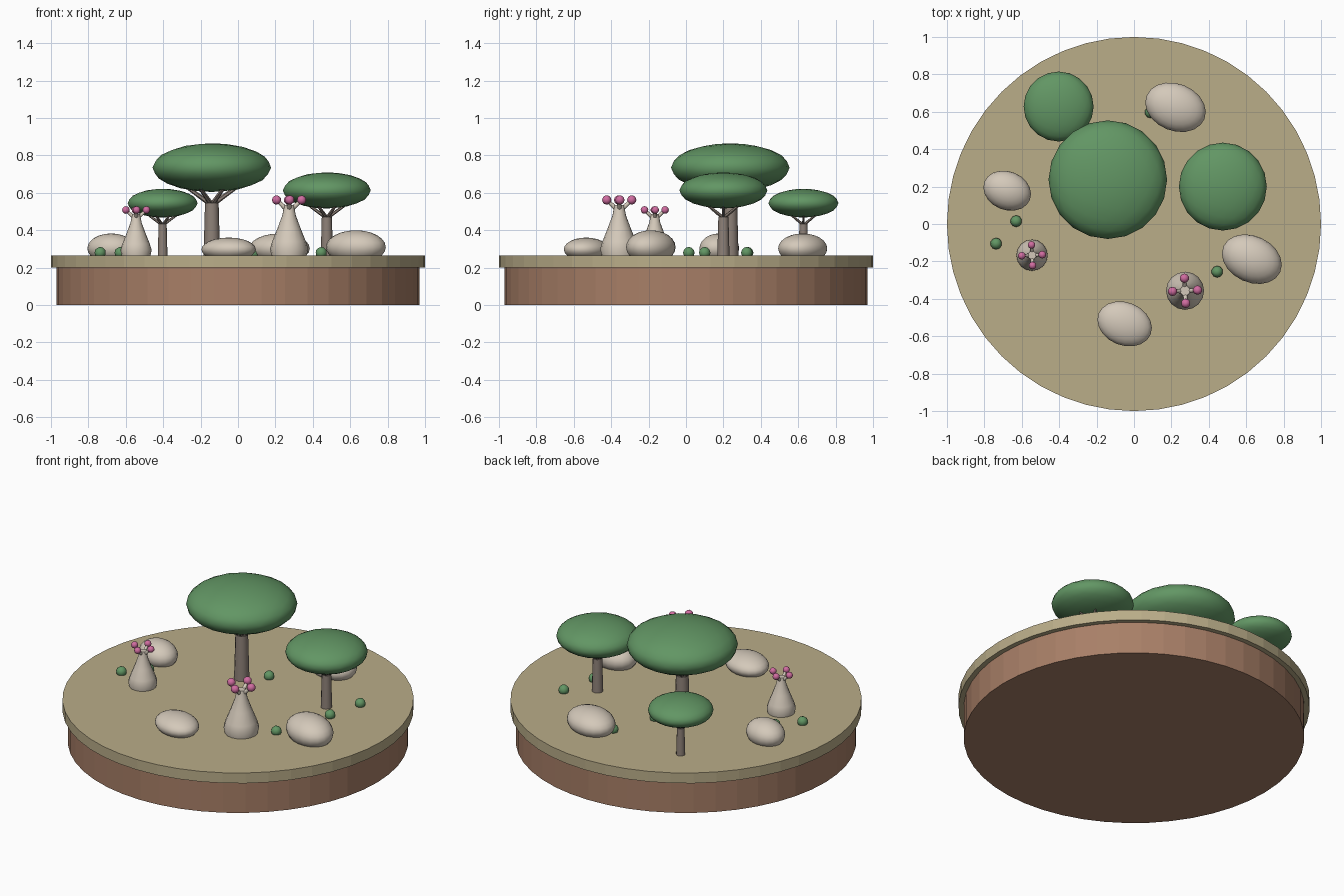
import bpy
import bmesh
from math import sin, cos, pi, radians
from mathutils import Vector, Matrix

cube = bpy.data.objects.get("Cube")
if cube:
    bpy.data.objects.remove(cube, do_unlink=True)

GROUND = 0.265


def material(name, rgb):
    """Flat colour from 0-255 screen values, stored as linear."""
    linear = [((c / 255 + 0.055) / 1.055) ** 2.4 for c in rgb] + [1.0]
    mat = bpy.data.materials.new(name)
    mat.use_nodes = True
    mat.diffuse_color = linear
    bsdf = mat.node_tree.nodes["Principled BSDF"]
    bsdf.inputs["Base Color"].default_value = linear
    bsdf.inputs["Roughness"].default_value = 0.9
    return mat


SOIL = material("soil brown", (168, 127, 103))
SAND = material("dry grass", (186, 173, 137))
STONE = material("pale stone", (212, 201, 186))
BARK = material("grey bark", (142, 129, 120))
LEAF = material("leaf green", (98, 150, 100))
PINK = material("blossom pink", (208, 108, 160))


def finish(bm, name, mat, smooth=True):
    mesh = bpy.data.meshes.new(name)
    bmesh.ops.recalc_face_normals(bm, faces=bm.faces)
    bm.to_mesh(mesh)
    bm.free()
    mesh.materials.append(mat)
    obj = bpy.data.objects.new(name, mesh)
    bpy.context.collection.objects.link(obj)
    if smooth:
        bpy.ops.object.select_all(action="DESELECT")
        obj.select_set(True)
        bpy.context.view_layer.objects.active = obj
        bpy.ops.object.shade_smooth_by_angle(angle=radians(50))
    return obj


def rod(bm, start, end, r1, r2, sides=10):
    """Tapered cylinder between two points."""
    start, end = Vector(start), Vector(end)
    axis = end - start
    turn = axis.to_track_quat("Z", "Y").to_matrix().to_4x4()
    bmesh.ops.create_cone(bm, cap_ends=True, segments=sides, radius1=r1, radius2=r2,
                          depth=axis.length,
                          matrix=Matrix.Translation((start + end) / 2) @ turn)


def ball(bm, centre, size, spin=0, ico=0):
    """Ellipsoid, either an icosphere or a UV sphere."""
    place = (Matrix.Translation(centre) @ Matrix.Rotation(radians(spin), 4, "Z")
             @ Matrix.Diagonal((*size, 1)))
    if ico:
        bmesh.ops.create_icosphere(bm, subdivisions=ico, radius=1, matrix=place)
    else:
        bmesh.ops.create_uvsphere(bm, u_segments=20, v_segments=12, radius=1, matrix=place)


def ring(x, y, z, radius, count, offset=0.0):
    for i in range(count):
        a = offset + 2 * pi * i / count
        yield Vector((x + radius * cos(a), y + radius * sin(a), z))


def disc(name, radius, low, high, mat):
    bm = bmesh.new()
    rod(bm, (0, 0, low), (0, 0, high), radius, radius, 48)
    finish(bm, name, mat, smooth=False)


def tree(name, x, y, z, r):
    """Umbrella tree: z is the canopy centre, r its radius."""
    top = z - 0.6 * r
    bm = bmesh.new()
    rod(bm, (x, y, GROUND - 0.01), (x, y, top), 0.14 * r, 0.115 * r, 12)
    for tip in ring(x, y, z - 0.33 * r, 0.42 * r, 6):
        rod(bm, (x, y, top - 0.03 * r), tip, 0.045 * r, 0.03 * r, 6)
    finish(bm, name + "_trunk", BARK)
    bm = bmesh.new()
    ball(bm, (x, y, z), (r, r, 0.41 * r), ico=3)
    finish(bm, name + "_canopy", LEAF)


def bottle_plant(name, x, y, s, spin):
    """Swollen stem with four short branches carrying blossoms."""
    profile = [(0.092, -0.01), (0.102, 0.035), (0.09, 0.075), (0.062, 0.145),
               (0.036, 0.215), (0.026, 0.27)]
    bm = bmesh.new()
    rows = [[bm.verts.new(p) for p in ring(x, y, GROUND + h * s, r * s, 16)]
            for r, h in profile]
    for low, high in zip(rows, rows[1:]):
        for i in range(16):
            j = (i + 1) % 16
            bm.faces.new((low[i], low[j], high[j], high[i]))
    bm.faces.new(rows[0])
    bm.faces.new(rows[-1])
    tips = list(ring(x, y, GROUND + 0.297 * s, 0.067 * s, 4, radians(spin)))
    for tip in tips:
        rod(bm, (x, y, GROUND + 0.235 * s), tip, 0.014 * s, 0.009 * s, 8)
    finish(bm, name + "_stem", STONE)
    bm = bmesh.new()
    for tip in tips:
        ball(bm, tip, [0.025 * s] * 3, ico=2)
    finish(bm, name + "_blossoms", PINK)


# Round base
disc("soil_base", 0.97, 0, 0.2, SOIL)
disc("grass_top", 1.0, 0.2, GROUND, SAND)

# Trees
tree("large_tree", -0.14, 0.237, 0.735, 0.317)
tree("medium_tree", 0.475, 0.2, 0.613, 0.235)
tree("small_tree", -0.403, 0.628, 0.545, 0.187)

# Bottle plants
bottle_plant("large_bottle_plant", 0.273, -0.357, 1.0, 3)
bottle_plant("small_bottle_plant", -0.545, -0.167, 0.82, 3)

# Boulders: position, half sizes, spin
boulders = [
    ((0.222, 0.624, 0.303), (0.167, 0.126, 0.08), -22),
    ((-0.678, 0.178, 0.303), (0.131, 0.103, 0.08), -22),
    ((-0.05, -0.534, 0.298), (0.15, 0.115, 0.063), -22),
    ((0.63, -0.188, 0.31), (0.167, 0.124, 0.09), -25),
]
for i, (centre, size, spin) in enumerate(boulders):
    bm = bmesh.new()
    ball(bm, centre, size, spin)
    finish(bm, f"boulder_{i + 1}", STONE)

# Small bushes
bushes = [(-0.63, 0.015), (-0.737, -0.105), (0.445, -0.255), (0.57, 0.1),
          (0.622, 0.325), (-0.015, 0.33), (0.088, 0.597)]
for i, (x, y) in enumerate(bushes):
    bm = bmesh.new()
    ball(bm, (x, y, 0.28), (0.031, 0.031, 0.031), ico=2)
    finish(bm, f"bush_{i + 1}", LEAF)
